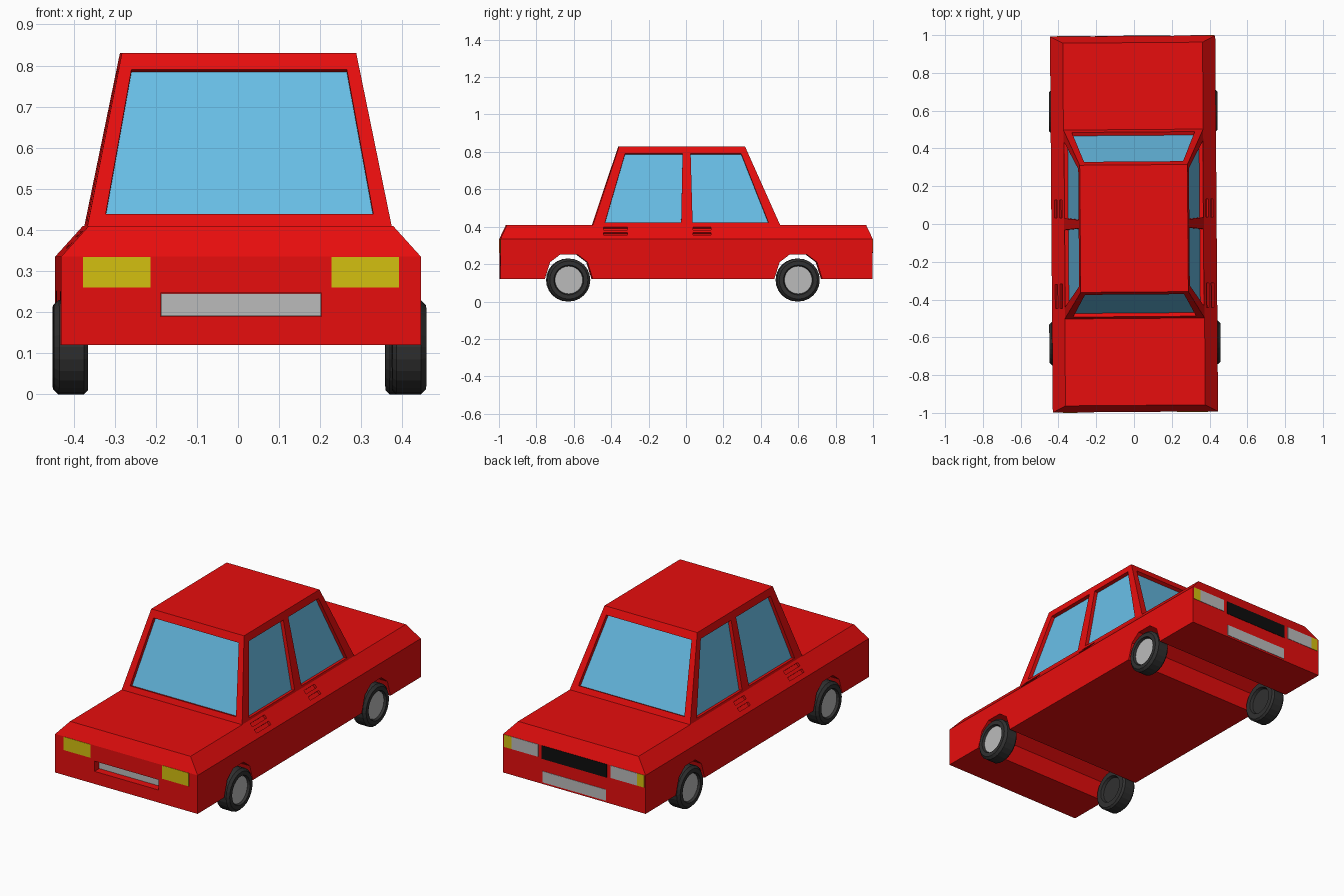
import bpy, bmesh, math
from mathutils import Vector, Matrix

if "Cube" in bpy.data.objects:
    bpy.data.objects.remove(bpy.data.objects["Cube"])

YAW = 0.0075  # the whole car sits very slightly turned


def material(name, r, g, b):
    m = bpy.data.materials.new(name)
    m.diffuse_color = (r, g, b, 1)
    m.use_nodes = True
    m.node_tree.nodes["Principled BSDF"].inputs["Base Color"].default_value = m.diffuse_color
    return m


RED = material("red_paint", 0.8, 0.004, 0.004)
GLASS = material("blue_glass", 0.14, 0.52, 0.8)
YELLOW = material("yellow_lamp", 0.66, 0.53, 0.005)
SILVER = material("silver", 0.5, 0.5, 0.5)
BLACK = material("black", 0.004, 0.004, 0.004)
RUBBER = material("rubber", 0.03, 0.03, 0.03)


def finish(bm, name, mat, fix_normals=True):
    if fix_normals:
        bmesh.ops.recalc_face_normals(bm, faces=bm.faces[:])
    me = bpy.data.meshes.new(name)
    bm.to_mesh(me)
    bm.free()
    me.materials.append(mat)
    ob = bpy.data.objects.new(name, me)
    ob.rotation_euler.z = YAW
    bpy.context.collection.objects.link(ob)
    return ob


def add_box(bm, lo, hi):
    lo, hi = Vector(lo), Vector(hi)
    size = hi - lo
    bmesh.ops.create_cube(bm, size=1, matrix=Matrix.Translation((lo + hi) / 2) @ Matrix.Diagonal((*size, 1)))


def box(name, mat, lo, hi):
    bm = bmesh.new()
    add_box(bm, lo, hi)
    return finish(bm, name, mat)


# Body: side profile with wheel channels, extruded across, then a tapered top
L, W, Z0, Z1, Z2 = 0.995, 0.4375, 0.12, 0.335, 0.41
FRONT_AXLE, REAR_AXLE = -0.63, 0.597
arch = [(-0.128, Z0), (-0.1, 0.21), (-0.045, 0.252), (0.045, 0.252), (0.1, 0.21), (0.128, Z0)]
profile = [(-L, Z0)]
for axle in (FRONT_AXLE, REAR_AXLE):
    profile += [(axle + y, z) for y, z in arch]
profile += [(L, Z0), (L, Z1), (-L, Z1)]
bm = bmesh.new()
side = bm.faces.new([bm.verts.new((-W, y, z)) for y, z in profile])
ext = bmesh.ops.extrude_face_region(bm, geom=[side], use_keep_orig=True)
bmesh.ops.translate(bm, verts=[v for v in ext["geom"] if isinstance(v, bmesh.types.BMVert)], vec=(2 * W, 0, 0))
bmesh.ops.recalc_face_normals(bm, faces=bm.faces[:])
top = max(bm.faces, key=lambda f: f.calc_center_median().z)
top = bmesh.ops.extrude_discrete_faces(bm, faces=[top])["faces"][0]
for v in top.verts:
    v.co = (math.copysign(0.37, v.co.x), math.copysign(0.96, v.co.y), Z2)
body = finish(bm, "body", RED)

# Cutter: door slots on the sloped shoulders and the front plate recess
bm = bmesh.new()
tilt = math.atan2(Z2 - Z1, W - 0.37)
for s in (-1, 1):
    for y0, y1 in ((-0.444, -0.316), (0.035, 0.13)):
        for t in (0.36, 0.74):
            centre = Vector((s * (W - t * (W - 0.37)), (y0 + y1) / 2, Z1 + t * (Z2 - Z1)))
            bmesh.ops.create_cube(bm, size=1, matrix=Matrix.Translation(centre)
                                  @ Matrix.Rotation(s * tilt, 4, 'Y')
                                  @ Matrix.Diagonal((0.02, y1 - y0, 0.026, 1)))
add_box(bm, (-0.196, -1.1, 0.19), (0.196, -0.95, 0.247))
cutter = finish(bm, "body_cutter", RED)
cutter.hide_render = True
cutter.hide_viewport = True
mod = body.modifiers.new("cuts", 'BOOLEAN')
mod.operation = 'DIFFERENCE'
mod.solver = 'EXACT'
mod.object = cutter

# Cabin: tapered walls, each with a recessed window opening
cabin, glass = bmesh.new(), bmesh.new()


def quad(bm, pts):
    bm.faces.new([bm.verts.new(p) for p in pts])


def window_wall(bl, br, tr, tl, u0, u1, v0, v1, depth=0.02):
    outer = [Vector(p) for p in (bl, br, tr, tl)]
    a, b, c, d = outer
    n = (b - a).cross(d - a).normalized()
    inner = [a.lerp(b, u).lerp(d.lerp(c, u), v) for u, v in ((u0, v0), (u1, v0), (u1, v1), (u0, v1))]
    deep = [p - n * depth for p in inner]
    for i in range(4):
        j = (i + 1) % 4
        quad(cabin, (outer[i], outer[j], inner[j], inner[i]))
        quad(cabin, (inner[i], inner[j], deep[j], deep[i]))
    quad(glass, deep)


BX, TX, BF, BB, TF, TB, ZT = 0.37, 0.285, -0.5, 0.5, -0.36, 0.313, 0.83
# Windscreen and rear window
window_wall((-BX, BF, Z2), (BX, BF, Z2), (TX, TF, ZT), (-TX, TF, ZT), 0.053, 0.947, 0.07, 0.905)
window_wall((BX, BB, Z2), (-BX, BB, Z2), (-TX, TB, ZT), (TX, TB, ZT), 0.053, 0.947, 0.07, 0.905)
# Side windows, split at the door pillar
b, t = (BX, 0.003, Z2), (TX, 0.003, ZT)
window_wall((BX, BF, Z2), b, t, (TX, TF, ZT), 0.12, 0.937, 0.03, 0.905)
window_wall(b, (BX, BB, Z2), (TX, TB, ZT), t, 0.06, 0.885, 0.03, 0.905)
b, t = (-BX, 0.003, Z2), (-TX, 0.003, ZT)
window_wall(b, (-BX, BF, Z2), (-TX, TF, ZT), t, 0.063, 0.88, 0.03, 0.905)
window_wall((-BX, BB, Z2), b, t, (-TX, TB, ZT), 0.115, 0.94, 0.03, 0.905)
# Roof
quad(cabin, ((-TX, TF, ZT), (TX, TF, ZT), (TX, TB, ZT), (-TX, TB, ZT)))
bmesh.ops.remove_doubles(cabin, verts=cabin.verts[:], dist=1e-5)
finish(cabin, "cabin", RED, False)
finish(glass, "window_glass", GLASS, False)

# Lamps and plates
F0, F1 = 0.985, 0.997
for s, tag in ((-1, "left"), (1, "right")):
    def lamp(name, mat, x0, x1, y0, y1, z0):
        x0, x1 = sorted((s * x0, s * x1))
        box(f"{tag}_{name}", mat, (x0, y0, z0), (x1, y1, Z1 - 0.001))
    lamp("headlight", YELLOW, 0.22, 0.384, -F1, -F0, 0.26)
    lamp("tail_light", SILVER, 0.222, 0.385, F0, F1, 0.265)
    lamp("rear_indicator", YELLOW, 0.385, 0.43, F0, F1, 0.265)
box("front_plate", SILVER, (-0.195, -0.955, 0.191), (0.195, -0.945, 0.246))
box("rear_panel", BLACK, (-0.2, F0, 0.26), (0.2, F1, Z1 - 0.001))
box("rear_plate", SILVER, (-0.195, F0, 0.13), (0.195, F1, 0.192))

# Wheels: turned tyre profile (x from the inner side, radius) and a hub disc
R, SIDES = 0.115, 24
tyre = [(0.015, 0), (0.015, 0.07), (0, 0.076), (0, 0.105), (0.01, R), (0.07, R),
        (0.083, 0.102), (0.083, 0.08), (0.066, 0.074)]
for axle, end, outer in ((FRONT_AXLE, "front", 0.453), (REAR_AXLE, "rear", 0.446)):
    for s, tag in ((-1, "left"), (1, "right")):
        inner = outer - 0.083
        bm = bmesh.new()
        vs = [bm.verts.new((s * (inner + x), axle, R + r)) for x, r in tyre]
        es = [bm.edges.new(p) for p in zip(vs, vs[1:])]
        bmesh.ops.spin(bm, geom=vs + es, cent=(0, axle, R), axis=(1, 0, 0), angle=2 * math.pi, steps=SIDES)
        bmesh.ops.remove_doubles(bm, verts=bm.verts[:], dist=1e-4)
        finish(bm, f"{end}_{tag}_tyre", RUBBER)
        bm = bmesh.new()
        bmesh.ops.create_cone(bm, cap_ends=True, segments=SIDES, radius1=0.074, radius2=0.074, depth=0.01,
                              matrix=Matrix.Translation((s * (inner + 0.066), axle, R))
                              @ Matrix.Rotation(math.pi / 2, 4, 'Y'))
        finish(bm, f"{end}_{tag}_hub", SILVER)
